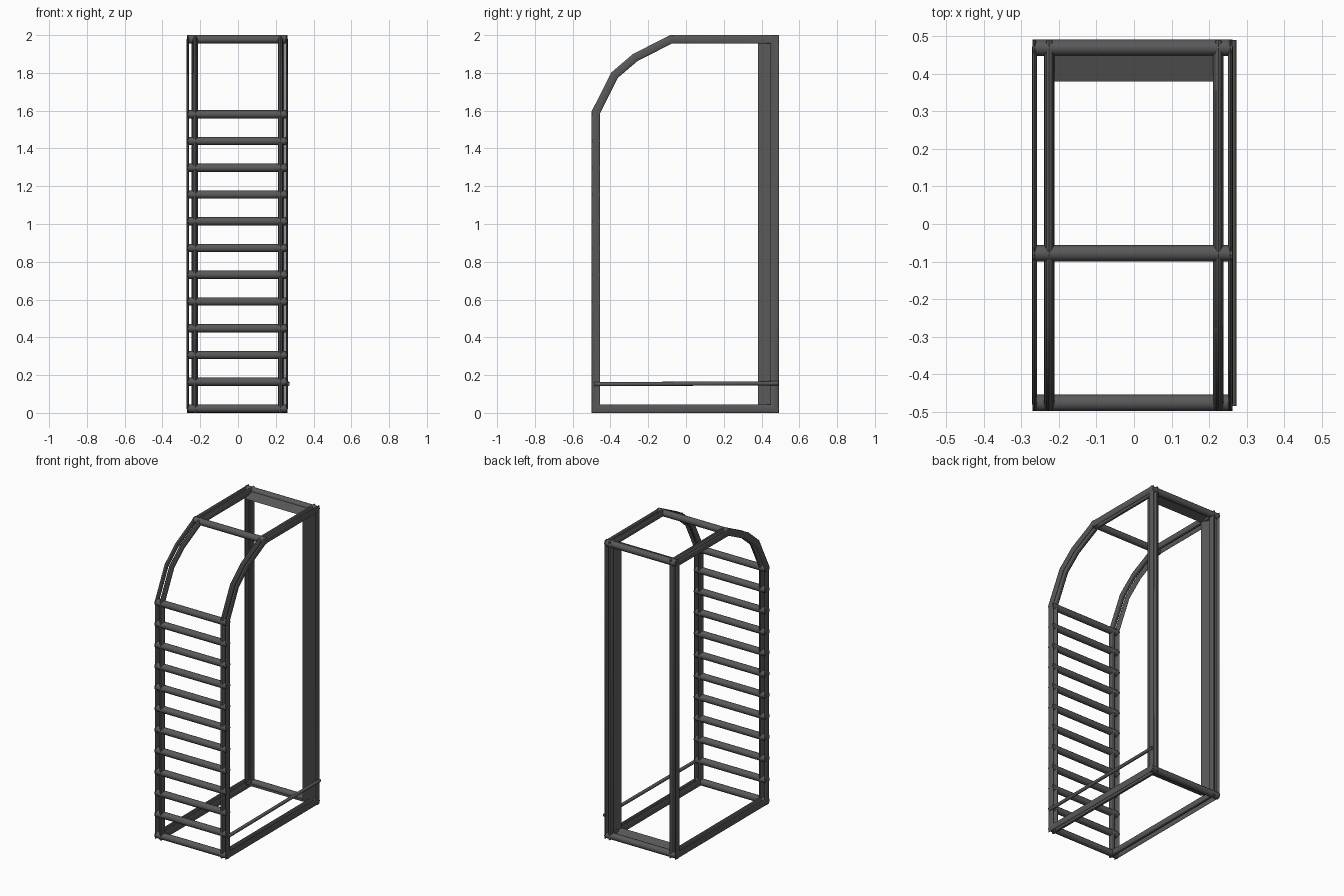
import bpy, bmesh
from math import cos, sin, pi
from mathutils import Vector

if "Cube" in bpy.data.objects:
    bpy.data.objects.remove(bpy.data.objects["Cube"])

mat = bpy.data.materials.new("dark_grey")
mat.diffuse_color = (0.1, 0.1, 0.1, 1)
mat.use_nodes = True
mat.node_tree.nodes["Principled BSDF"].inputs["Base Color"].default_value = mat.diffuse_color
SIDES = 12


def finish(name, bm, smooth=True):
    bmesh.ops.recalc_face_normals(bm, faces=bm.faces)
    me = bpy.data.meshes.new(name)
    bm.to_mesh(me)
    bm.free()
    ob = bpy.data.objects.new(name, me)
    bpy.context.collection.objects.link(ob)
    me.materials.append(mat)
    if smooth:
        bpy.ops.object.select_all(action='DESELECT')
        ob.select_set(True)
        bpy.context.view_layer.objects.active = ob
        bpy.ops.object.shade_smooth_by_angle(angle=0.6)
    return ob


def side_loop(name, x, path, half_w, half_d):
    """Closed mitred rail following a path in the yz plane."""
    bm = bmesh.new()
    rings = []
    n = len(path)
    for i in range(n):
        p = Vector(path[i])
        d1 = (p - Vector(path[i - 1])).normalized()
        d2 = (Vector(path[(i + 1) % n]) - p).normalized()
        n1, n2 = Vector((-d1.y, d1.x)), Vector((-d2.y, d2.x))
        m = (n1 + n2) / (1 + n1.dot(n2))
        ring = []
        for k in range(SIDES):
            a = 2 * pi * k / SIDES
            q = p + m * half_d * cos(a)
            ring.append(bm.verts.new((x + half_w * sin(a), q.x, q.y)))
        rings.append(ring)
    for i in range(n):
        a, b = rings[i], rings[(i + 1) % n]
        for k in range(SIDES):
            j = (k + 1) % SIDES
            bm.faces.new((a[k], a[j], b[j], b[k]))
    return finish(name, bm)


def rod(name, a, b, r):
    """Round bar between two points."""
    a, b = Vector(a), Vector(b)
    bm = bmesh.new()
    bmesh.ops.create_cone(bm, cap_ends=True, segments=SIDES, radius1=r, radius2=r,
                          depth=(b - a).length)
    bm.transform((b - a).to_track_quat('Z', 'Y').to_matrix().to_4x4())
    bmesh.ops.translate(bm, verts=bm.verts, vec=(a + b) / 2)
    return finish(name, bm)


# side hoops: a wide inner rail and a thin outer rail on each side
path = [(-0.477, 0.022), (-0.477, 1.592), (-0.378, 1.788), (-0.268, 1.882),
        (-0.078, 1.978), (0.47, 1.978), (0.47, 0.022)]
for side, xi, xo in (("left", -0.226, -0.265), ("right", 0.225, 0.257)):
    side_loop(side + "_inner_rail", xi, path, 0.014, 0.022)
    side_loop(side + "_outer_rail", xo, path, 0.0065, 0.022)

# ladder rungs on the front
for i in range(12):
    z = 0.023 + i * 0.1416
    rod(f"rung_{i + 1}", (-0.27, -0.477, z), (0.262, -0.477, z), 0.022)

# cross bars on the roof and back
for name, y, z in (("roof_bar", -0.078, 1.978), ("back_top_bar", 0.47, 1.978),
                   ("back_bottom_bar", 0.47, 0.022)):
    rod(name, (-0.27, y, z), (0.262, y, z), 0.022)

# thin guard wire low on the right side
rod("guard_wire", (0.262, -0.485, 0.152), (0.262, 0.49, 0.157), 0.011)

# splayed lining strips around the back opening
bm = bmesh.new()
rects = []
for y, x, z0, z1 in ((0.38, 0.212, 0.044, 1.958), (0.485, 0.247, 0.008, 1.992)):
    rects.append([bm.verts.new(c) for c in
                  ((-x, y, z0), (x, y, z0), (x, y, z1), (-x, y, z1))])
for k in range(4):
    j = (k + 1) % 4
    bm.faces.new((rects[0][k], rects[0][j], rects[1][j], rects[1][k]))
finish("back_lining", bm, smooth=False)
